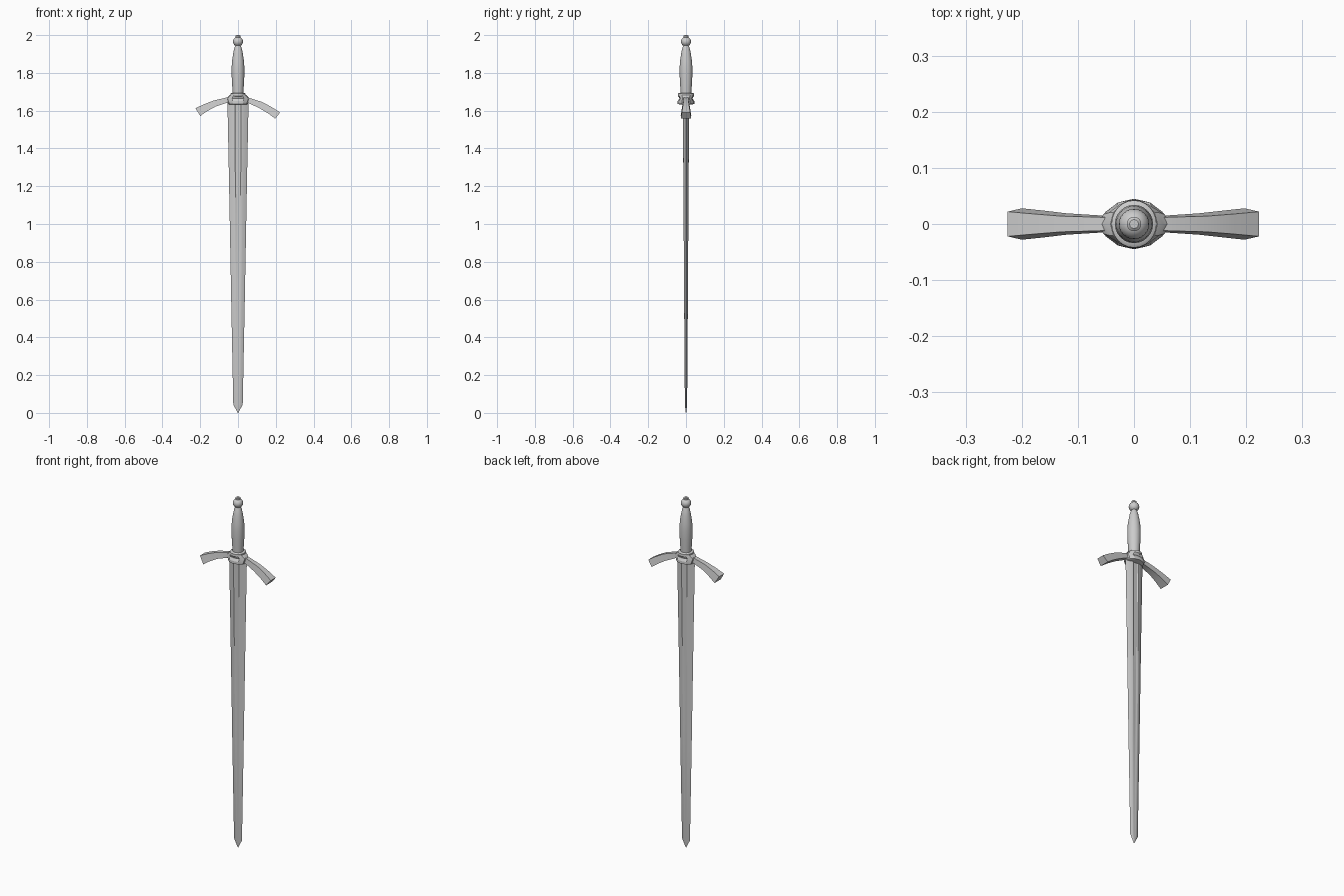
import bpy, bmesh
from math import cos, sin, pi, radians

if "Cube" in bpy.data.objects:
    bpy.data.objects.remove(bpy.data.objects["Cube"])


def loft(name, rings, angle=35):
    """Skin a list of equal-length point rings and cap both ends."""
    bm = bmesh.new()
    rows = [[bm.verts.new(p) for p in ring] for ring in rings]
    n = len(rows[0])
    for a, b in zip(rows, rows[1:]):
        for i in range(n):
            j = (i + 1) % n
            bm.faces.new((a[i], a[j], b[j], b[i]))
    bm.faces.new(rows[0][::-1])
    bm.faces.new(rows[-1])
    bmesh.ops.remove_doubles(bm, verts=bm.verts, dist=1e-5)
    bmesh.ops.recalc_face_normals(bm, faces=bm.faces)
    mesh = bpy.data.meshes.new(name)
    bm.to_mesh(mesh)
    bm.free()
    ob = bpy.data.objects.new(name, mesh)
    bpy.context.collection.objects.link(ob)
    bpy.ops.object.select_all(action='DESELECT')
    ob.select_set(True)
    bpy.context.view_layer.objects.active = ob
    bpy.ops.object.shade_smooth_by_angle(angle=radians(angle))
    return ob


def oval(z, rx, ry, n):
    return [(rx * cos(2 * pi * i / n), ry * sin(2 * pi * i / n), z) for i in range(n)]


def turned(name, profile, n=24, angle=35):
    return loft(name, [oval(z, rx, ry, n) for z, rx, ry in profile], angle)


# Blade: bevelled edges with a shallow central fuller on both faces
def blade_ring(z, w, t, groove):
    half = [(w, 0), (0.55 * w, 0.85 * t), (0.3 * w, t), (0.2 * w, t - groove),
            (-0.2 * w, t - groove), (-0.3 * w, t), (-0.55 * w, 0.85 * t)]
    return [(x, y, z) for x, y in half] + [(-x, -y, z) for x, y in half]


loft("blade", [blade_ring(z, w, t, g) for z, w, t, g in (
    (0.0, 0.002, 0.001, 0), (0.045, 0.025, 0.006, 0), (0.6, 0.036, 0.010, 0.001),
    (1.25, 0.048, 0.014, 0.003), (1.65, 0.056, 0.017, 0.004))], 20)


# Crossguard arms: drooping, flaring bars; stations are
# (top x, top z, bottom x, bottom z, top half depth, bottom half depth)
def arm(name, side, stations):
    loft(name, [[(side * tx, -ty, tz), (side * tx, ty, tz),
                 (side * bx, by, bz), (side * bx, -by, bz)]
                for tx, tz, bx, bz, ty, by in stations], 20)


arm("guard_arm_right", 1, [
    (0.02, 1.675, 0.02, 1.645, 0.012, 0.014), (0.06, 1.668, 0.055, 1.641, 0.012, 0.015),
    (0.13, 1.645, 0.115, 1.612, 0.014, 0.019), (0.18, 1.618, 0.16, 1.585, 0.018, 0.024),
    (0.223, 1.590, 0.197, 1.558, 0.022, 0.028)])
arm("guard_arm_left", -1, [
    (0.02, 1.675, 0.02, 1.645, 0.012, 0.014), (0.06, 1.670, 0.055, 1.643, 0.012, 0.015),
    (0.13, 1.653, 0.12, 1.621, 0.014, 0.019), (0.18, 1.634, 0.162, 1.598, 0.018, 0.024),
    (0.225, 1.613, 0.200, 1.572, 0.022, 0.028)])

# Central guard block: waisted front to back, wide where the arms join
turned("guard_block", [
    (1.632, 0.045, 0.030), (1.636, 0.053, 0.045), (1.650, 0.058, 0.044),
    (1.664, 0.063, 0.034), (1.676, 0.052, 0.040), (1.684, 0.042, 0.042)], 12, 25)

# Collar ring under the grip
turned("grip_collar", [(1.672, 0.038, 0.038), (1.677, 0.041, 0.043),
                       (1.690, 0.040, 0.042), (1.694, 0.034, 0.036)])

# Grip: swelling handle narrowing to the pommel
turned("grip", [(z, r, r) for z, r in (
    (1.68, 0.028), (1.72, 0.030), (1.77, 0.033), (1.82, 0.034), (1.86, 0.032),
    (1.90, 0.026), (1.93, 0.020), (1.942, 0.015), (1.95, 0.012))])

# Pommel ball and end button
ball = [(1.966 - 0.026 * cos(pi * k / 10), 0.027 * sin(pi * k / 10)) for k in range(1, 10)]
turned("pommel", [(z, r, r) for z, r in ball])
turned("pommel_button", [(z, r, r) for z, r in (
    (1.982, 0.010), (1.988, 0.013), (1.996, 0.013), (2.0, 0.008))], 16)
